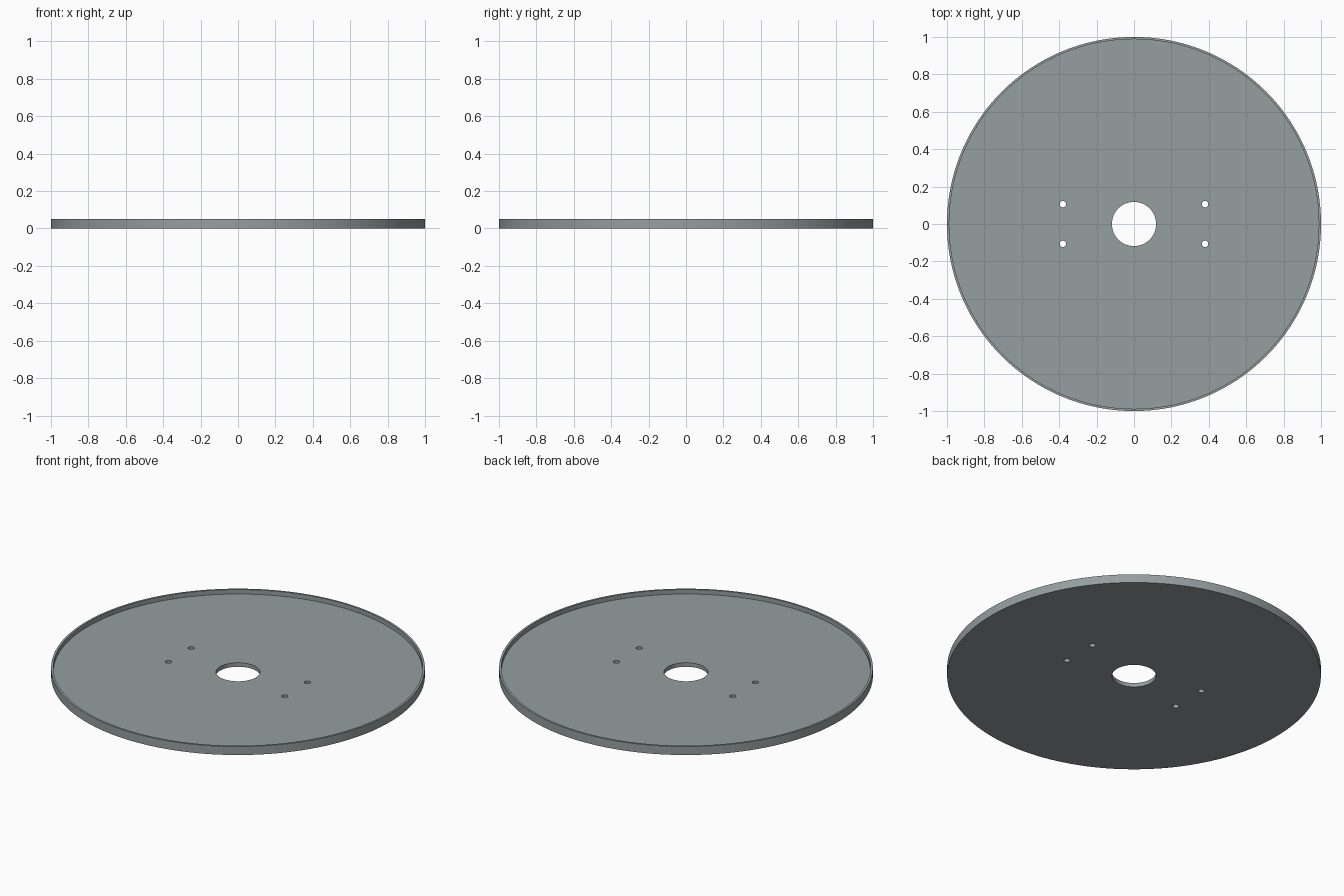
import bpy, math

if "Cube" in bpy.data.objects:
    bpy.data.objects.remove(bpy.data.objects["Cube"])

HEIGHT, FLOOR = 0.05, 0.024
OUTER, INNER = 1.0, 0.988
BORE, BOLT = 0.118, 0.017

steel = bpy.data.materials.new("grey_steel")
steel.diffuse_color = (0.30, 0.345, 0.35, 1)
steel.use_nodes = True
steel.node_tree.nodes["Principled BSDF"].inputs["Base Color"].default_value = steel.diffuse_color


def cylinder(name, radius, z0, z1, x=0, y=0, sides=48):
    bpy.ops.mesh.primitive_cylinder_add(vertices=sides, radius=radius, depth=z1 - z0,
                                        location=(x, y, (z0 + z1) / 2))
    obj = bpy.context.object
    obj.name = name
    obj.data.materials.append(steel)
    return obj


# round plate
plate = cylinder("round_plate", OUTER, 0, HEIGHT, sides=192)

# shallow recess leaving a thin raised rim, centre bore and four bolt holes
cutters = [cylinder("recess_cutter", INNER, FLOOR, 0.2, sides=192),
           cylinder("bore_cutter", BORE, -0.1, 0.1, sides=96)]
for x in (-0.38, 0.38):
    for y in (-0.106, 0.106):
        cutters.append(cylinder("bolt_hole_cutter", BOLT, -0.1, 0.1, x, y, 32))

bpy.ops.object.select_all(action='DESELECT')
plate.select_set(True)
bpy.context.view_layer.objects.active = plate
for cutter in cutters:
    mod = plate.modifiers.new("cut", 'BOOLEAN')
    mod.operation = 'DIFFERENCE'
    mod.solver = 'EXACT'
    mod.object = cutter
    bpy.ops.object.modifier_apply(modifier=mod.name)
for cutter in cutters:
    bpy.data.objects.remove(cutter)

bpy.ops.object.shade_smooth_by_angle(angle=math.radians(30))
